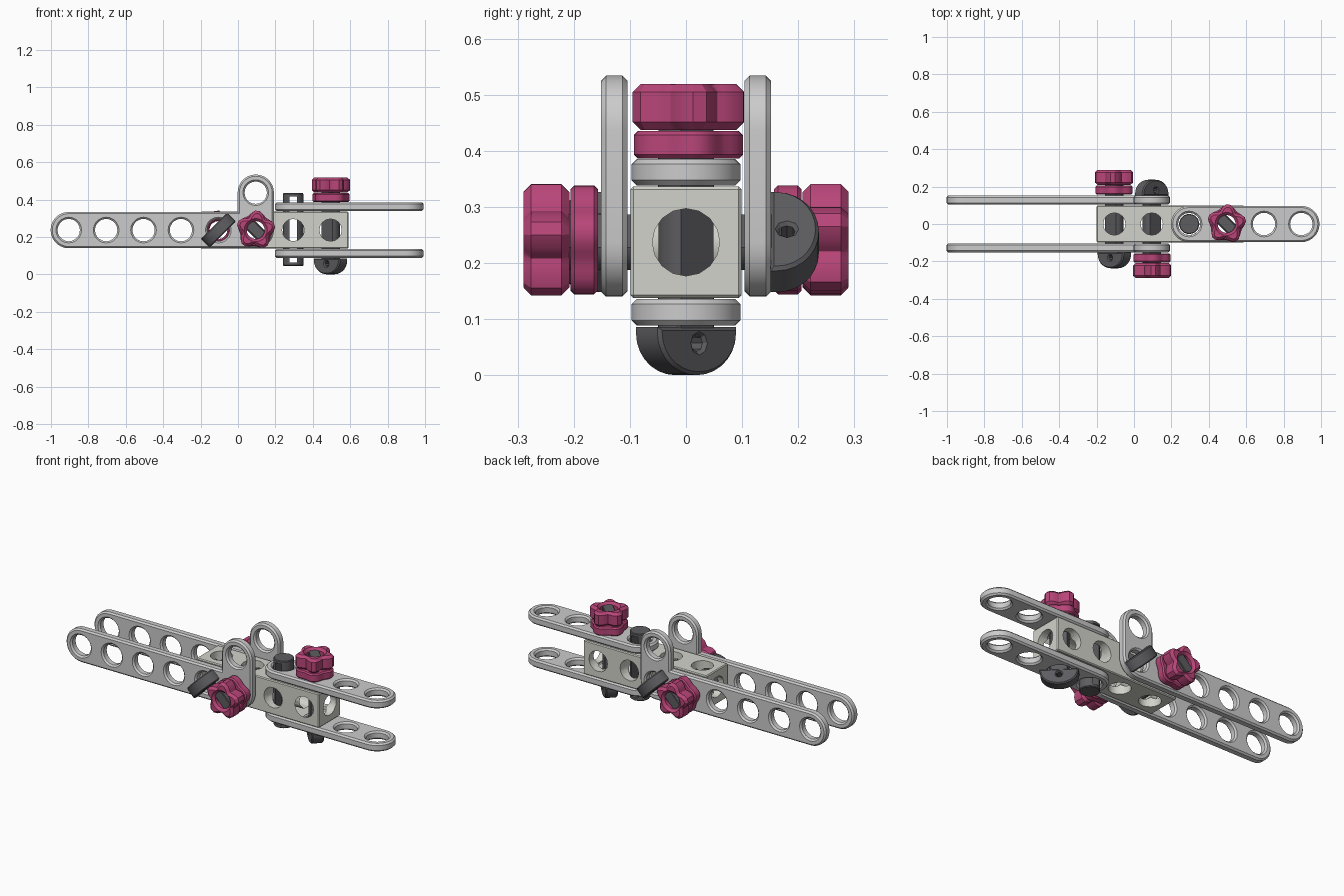
import bpy, bmesh
from math import radians, cos, sin, pi
from mathutils import Matrix, Vector

if "Cube" in bpy.data.objects:
    bpy.data.objects.remove(bpy.data.objects["Cube"])

ZC = 0.237          # height of the beam axis
HOLE = 0.06         # hole radius
PITCH = 0.2


def material(name, rgb):
    m = bpy.data.materials.new(name)
    m.diffuse_color = (*rgb, 1)
    m.use_nodes = True
    m.node_tree.nodes["Principled BSDF"].inputs["Base Color"].default_value = m.diffuse_color
    return m


PINK = material("pink_plastic", (0.48, 0.06, 0.19))
DARK = material("dark_plastic", (0.11, 0.11, 0.12))
IVORY = material("pale_plastic", (0.65, 0.65, 0.60))


def arc(cx, cy, r, a0, a1, n):
    return [(cx + r * cos(radians(a0 + (a1 - a0) * i / n)),
             cy + r * sin(radians(a0 + (a1 - a0) * i / n))) for i in range(n + 1)]


def circle(cx, cy, r, n=20):
    return arc(cx, cy, r, 0, 360, n)[:-1]


def finish(name, mesh, matrix, mat):
    ob = bpy.data.objects.new(name, mesh)
    bpy.context.collection.objects.link(ob)
    mesh.transform(matrix)
    mesh.materials.clear()
    if mat:
        mesh.materials.append(mat)
    return ob


def slab(name, loops, z0, z1, bevel, matrix, mat=None):
    """Chamfered extrusion of an outline and its holes (outline inset by bevel)."""
    cu = bpy.data.curves.new(name, 'CURVE')
    cu.dimensions, cu.fill_mode = '2D', 'BOTH'
    cu.extrude = (z1 - z0) / 2 - bevel
    cu.bevel_depth, cu.bevel_resolution = bevel, 0
    for pts in loops:
        sp = cu.splines.new('POLY')
        sp.points.add(len(pts) - 1)
        for p, co in zip(sp.points, pts):
            p.co = (co[0], co[1], 0, 1)
        sp.use_cyclic_u = True
    tmp = bpy.data.objects.new("tmp", cu)
    bpy.context.collection.objects.link(tmp)
    dg = bpy.context.evaluated_depsgraph_get()
    mesh = bpy.data.meshes.new_from_object(tmp.evaluated_get(dg))
    bpy.data.objects.remove(tmp)
    bm = bmesh.new()
    bm.from_mesh(mesh)
    bmesh.ops.remove_doubles(bm, verts=bm.verts, dist=0.0004)
    bmesh.ops.recalc_face_normals(bm, faces=bm.faces)
    bm.to_mesh(mesh)
    bm.free()
    return finish(name, mesh, matrix @ Matrix.Translation((0, 0, (z0 + z1) / 2)), mat)


def solid(name, matrix, size=None, radius=0, depth=0, sides=16, bevel=0, mat=None):
    """Box or cylinder."""
    bm = bmesh.new()
    if size:
        bmesh.ops.create_cube(bm, size=1, matrix=Matrix.Diagonal((*size, 1)))
    else:
        bmesh.ops.create_cone(bm, cap_ends=True, segments=sides, radius1=radius,
                              radius2=radius, depth=depth)
    if bevel:
        bmesh.ops.bevel(bm, geom=bm.edges[:], offset=bevel, segments=1, affect='EDGES')
    mesh = bpy.data.meshes.new(name)
    bm.to_mesh(mesh)
    bm.free()
    return finish(name, mesh, matrix, mat)


def cut(ob, cutters):
    for c in cutters:
        c.hide_render = True
        md = ob.modifiers.new("cut", 'BOOLEAN')
        md.operation, md.solver, md.object = 'DIFFERENCE', 'EXACT', c
    dg = bpy.context.evaluated_depsgraph_get()
    mesh = bpy.data.meshes.new_from_object(ob.evaluated_get(dg))
    ob.modifiers.clear()
    ob.data = mesh
    for c in cutters:
        bpy.data.objects.remove(c)


T = Matrix.Translation
RX = Matrix.Rotation(pi / 2, 4, 'X')
RY = Matrix.Rotation(pi / 2, 4, 'Y')
RZ = lambda deg: Matrix.Rotation(radians(deg), 4, 'Z')

# central square beam, drilled along all three axes
beam = solid("beam", T((0.195, 0, ZC)), size=(0.79, 0.198, 0.198), bevel=0.005, mat=IVORY)
drills = [solid("drill", T((0.195, 0, ZC)) @ RY, radius=HOLE, depth=1.2)]
for i in range(4):
    at = T((-0.105 + PITCH * i, 0, ZC))
    drills += [solid("drill", at @ r, radius=HOLE - 0.0005, depth=0.5) for r in (RX, Matrix())]
cut(beam, drills)

# L-shaped side plates
B = 0.009
R = 0.097 - B
ell = (arc(-0.905, 0, R, 90, 270, 14) + arc(0.095, 0, R, 270, 360, 7)
       + arc(0.095, PITCH, R, 0, 180, 14) + [(0.095 - R, R)])
ell_holes = [circle(-0.905 + PITCH * i, 0, HOLE + B) for i in range(6)] + [circle(0.095, PITCH, HOLE + B)]
for name, y in (("front", -0.128), ("back", 0.128)):
    slab(name + "_corner_plate", [ell] + ell_holes, -0.0235, 0.0235, B, T((0, y, ZC)) @ RX)

# straight plates above and below the beam
bar = arc(0.295, 0, R, 90, 270, 14) + arc(0.895, 0, R, -90, 90, 14)
bar_holes = [circle(0.295 + PITCH * i, 0, HOLE + B) for i in range(4)]
for name, z in (("upper", 0.125), ("lower", -0.125)):
    slab(name + "_straight_plate", [bar] + bar_holes, -0.0235, 0.0235, B, T((0, 0, ZC + z)))


def star(mean, wave, inset, n=40):
    pts = []
    for i in range(n):
        a = 2 * pi * i / n
        r = mean + wave * cos(5 * (a - radians(85))) - inset
        pts.append((r * cos(a), r * sin(a)))
    return pts


def bolt(name, matrix, lift):
    """Flat-sided bolt with a half-round wing head and a two-part star knob."""
    m = matrix @ RZ(-45)
    shaft = arc(0, 0, 0.047, -33, 33, 6) + arc(0, 0, 0.047, 147, 213, 6)
    slab(name + "_shaft", [shaft], -0.17, 0.27 + lift, 0.003, m, DARK)
    # wing head: half ellipse with a small cross hole, standing on edge
    wing = [(x, y * 0.74 - 0.162) for x, y in arc(0, 0, 0.093, 180, 360, 14)]
    wing = [(-0.093, -0.157)] + wing + [(0.093, -0.157)]
    slab(name + "_wing_head", [wing, circle(0, -0.18, 0.021, 8)], -0.033, 0.033, 0.006, m @ RX, DARK)
    # locking nut and grip
    k = matrix @ T((0, 0, lift))
    slab(name + "_lock_nut", [star(0.094, 0.008, 0.007), circle(0, 0, 0.056)],
         0.149, 0.198, 0.007, k, PINK)
    slab(name + "_grip_knob", [star(0.089, 0.016, 0.014), circle(0, 0, 0.062)],
         0.2, 0.282, 0.014, k, PINK)


bolt("top_bolt", T((0.495, 0, ZC)), 0)
bolt("front_bolt", T((0.095, 0, ZC)) @ RX, 0.008)
bolt("back_bolt", T((-0.105, 0, ZC)) @ RZ(180) @ RX, 0.008)

# slotted pin through the straight plates
pin = solid("slotted_pin", T((0.295, 0, ZC + 0.003)), radius=0.055, depth=0.39, sides=12,
            bevel=0.004, mat=DARK)
cut(pin, [solid("slot", T((0.295, 0, ZC + 0.003)), size=(0.04, 0.2, 0.355))])

# smooth rounded faces, keep hard edges
for ob in bpy.context.scene.objects:
    ob.select_set(True)
    bpy.context.view_layer.objects.active = ob
bpy.ops.object.shade_smooth_by_angle(angle=radians(28))
